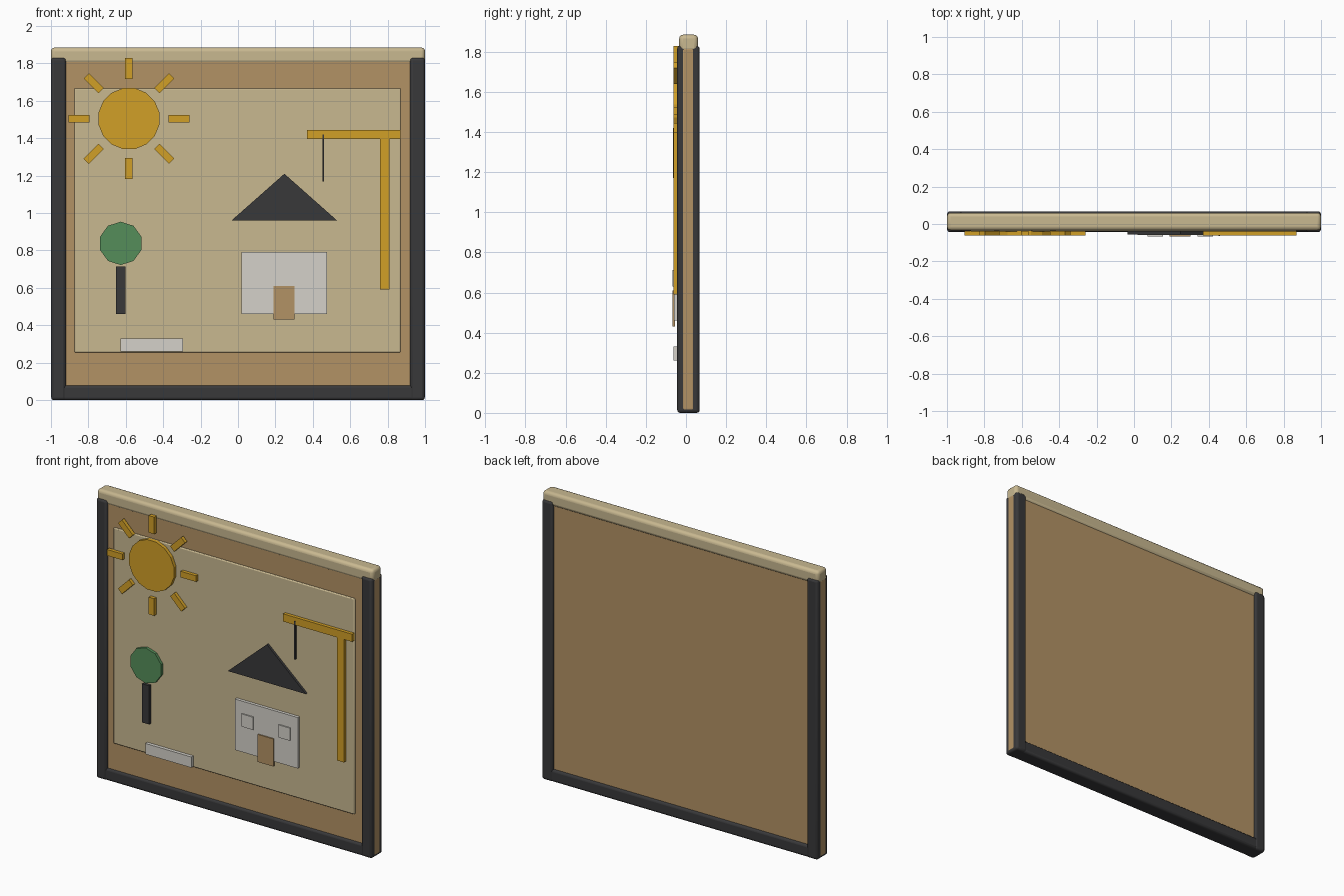
import bpy, bmesh, math
from mathutils import Matrix

if "Cube" in bpy.data.objects:
    bpy.data.objects.remove(bpy.data.objects["Cube"])

def mat(name, r, g, b):
    m = bpy.data.materials.new(name)
    m.diffuse_color = (r, g, b, 1)
    m.use_nodes = True
    m.node_tree.nodes["Principled BSDF"].inputs["Base Color"].default_value = m.diffuse_color
    return m

BROWN = mat("brown", 0.45, 0.29, 0.13)
CREAM = mat("cream", 0.58, 0.48, 0.28)
BLACK = mat("black", 0.04, 0.04, 0.042)
GOLD = mat("gold", 0.64, 0.35, 0.02)
GREEN = mat("green", 0.09, 0.27, 0.1)
WHITE = mat("white", 0.66, 0.64, 0.59)

def finish(name, bm, material, bevel=0, segments=2):
    bmesh.ops.recalc_face_normals(bm, faces=bm.faces)
    me = bpy.data.meshes.new(name)
    bm.to_mesh(me)
    bm.free()
    ob = bpy.data.objects.new(name, me)
    bpy.context.collection.objects.link(ob)
    me.materials.append(material)
    if bevel:
        mod = ob.modifiers.new("bevel", 'BEVEL')
        mod.width, mod.segments = bevel, segments
        bpy.ops.object.select_all(action='DESELECT')
        ob.select_set(True)
        bpy.context.view_layer.objects.active = ob
        bpy.ops.object.shade_smooth_by_angle(angle=math.radians(40))
    return ob

def box(name, x, y, z, material, bevel=0, segments=2):
    """Box from (min, max) pairs."""
    bm = bmesh.new()
    bmesh.ops.create_cube(bm, size=1)
    for v in bm.verts:
        v.co = [(a + b) / 2 + c * (b - a) for (a, b), c in zip((x, y, z), v.co)]
    return finish(name, bm, material, bevel, segments)

def plate(name, pts, y, material):
    """Extrude an x-z outline between two y values."""
    bm = bmesh.new()
    face = bm.faces.new([bm.verts.new((px, y[0], pz)) for px, pz in pts])
    ext = bmesh.ops.extrude_face_region(bm, geom=[face])
    for v in ext["geom"]:
        if isinstance(v, bmesh.types.BMVert):
            v.co.y = y[1]
    return finish(name, bm, material)

def ngon(cx, cz, r, n, start):
    return [(cx + r * math.cos(start + i * math.tau / n),
             cz + r * math.sin(start + i * math.tau / n)) for i in range(n)]

# Board and frame
box("back_panel", (-1, 1), (-0.03, 0.052), (0.001, 1.83), BROWN, 0.02, 3)
for side, s in (("left", -1), ("right", 1)):
    box(side + "_frame_post", sorted((s * 0.92, s * 0.999)), (-0.044, 0.068),
        (0, 1.83), BLACK, 0.015, 3)
box("bottom_rail", (-0.998, 0.998), (-0.042, 0.066), (0, 0.08), BLACK, 0.015, 3)
box("top_cap", (-1, 1), (-0.034, 0.06), (1.798, 1.885), CREAM, 0.02, 3)
box("paper_sheet", (-0.875, 0.87), (-0.04, -0.02), (0.255, 1.667), CREAM, 0.006)

# Sun with eight rays
D = (-0.062, -0.038)
SX, SZ = -0.583, 1.505
plate("sun_disc", ngon(SX, SZ, 0.166, 16, math.pi / 16), D, GOLD)
for i in range(8):
    a = i * math.tau / 8
    rot = Matrix.Rotation(a, 2)
    pts = [rot @ Matrix.Identity(2).col[0] * u + rot @ Matrix.Identity(2).col[1] * w
           for u, w in ((0.211, -0.02), (0.323, -0.02), (0.323, 0.02), (0.211, 0.02))]
    plate(f"sun_ray_{i + 1}", [(SX + p.x, SZ + p.y) for p in pts], D, GOLD)

# Tree
plate("tree_crown", ngon(-0.627, 0.838, 0.116, 10, math.pi / 2), (-0.058, -0.038), GREEN)
box("tree_trunk", (-0.652, -0.602), (-0.06, -0.038), (0.46, 0.713), BLACK)

# House
box("house_wall", (0.02, 0.475), (-0.06, -0.038), (0.46, 0.793), WHITE)
plate("house_roof", [(-0.035, 0.96), (0.53, 0.96), (0.248, 1.21)], (-0.056, -0.038), BLACK)
for side, x in (("left", 0.073), ("right", 0.34)):
    box(side + "_window", (x, x + 0.083), (-0.068, -0.055), (0.63, 0.713), WHITE)
box("house_door", (0.19, 0.303), (-0.068, -0.055), (0.43, 0.61), BROWN)

# Crane and bench
box("crane_mast", (0.76, 0.81), D, (0.59, 1.4), GOLD)
box("crane_arm", (0.37, 0.87), D, (1.395, 1.445), GOLD)
box("crane_cable", (0.451, 0.461), (-0.065, -0.053), (1.17, 1.42), BLACK)
box("bench", (-0.627, -0.295), D, (0.26, 0.33), WHITE)
